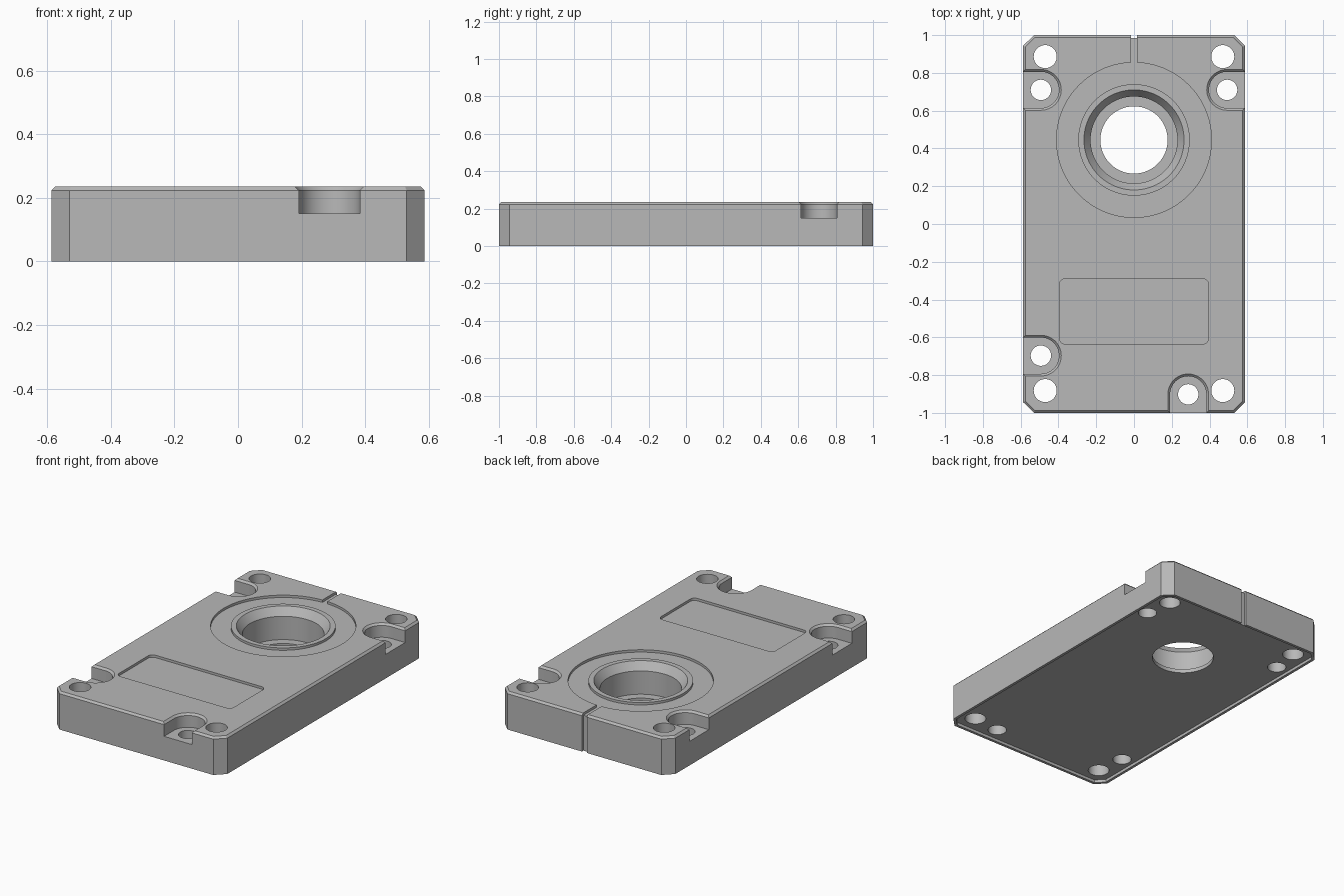
import bpy
import bmesh
from math import sin, cos, pi, radians

cube = bpy.data.objects.get("Cube")
if cube:
    bpy.data.objects.remove(cube, do_unlink=True)

HALF_W, HALF_L, HEIGHT = 0.587, 1.0, 0.235
EDGE = 0.012            # small top chamfer
SHALLOW = HEIGHT - 0.015
ABOVE = HEIGHT + 0.05

grey = bpy.data.materials.new("machined grey")
grey.use_nodes = True
grey.diffuse_color = (0.48, 0.48, 0.48, 1)
grey.node_tree.nodes["Principled BSDF"].inputs["Base Color"].default_value = (0.48, 0.48, 0.48, 1)


def loft(name, rings, cyclic=False):
    """Join matching outlines, each given as (z, points), into a closed solid."""
    bm = bmesh.new()
    loops = [[bm.verts.new((x, y, z)) for x, y in pts] for z, pts in rings]
    pairs = list(zip(loops, loops[1:]))
    if cyclic:
        pairs.append((loops[-1], loops[0]))
    else:
        bm.faces.new(loops[0])
        bm.faces.new(loops[-1])
    for a, b in pairs:
        n = len(a)
        for i in range(n):
            j = (i + 1) % n
            bm.faces.new((a[i], a[j], b[j], b[i]))
    bmesh.ops.recalc_face_normals(bm, faces=bm.faces)
    mesh = bpy.data.meshes.new(name)
    bm.to_mesh(mesh)
    bm.free()
    mesh.materials.append(grey)
    obj = bpy.data.objects.new(name, mesh)
    bpy.context.collection.objects.link(obj)
    return obj


def circle(cx, cy, r, n=64):
    return [(cx + r * cos(2 * pi * i / n), cy + r * sin(2 * pi * i / n)) for i in range(n)]


def outline(inset=0.0, corner=0.057):
    """Plate outline with clipped corners."""
    w, l = HALF_W - inset, HALF_L - inset
    c = corner - inset * 0.586
    return [(w, c - l), (w, l - c), (w - c, l), (c - w, l),
            (-w, l - c), (-w, c - l), (c - w, -l), (w - c, -l)]


def rectangle(x0, x1, y0, y1, r=0.0):
    """Rectangle, with rounded corners when r is set."""
    if not r:
        return [(x0, y0), (x1, y0), (x1, y1), (x0, y1)]
    centres = [(x1 - r, y1 - r), (x0 + r, y1 - r), (x0 + r, y0 + r), (x1 - r, y0 + r)]
    return [(cx + r * cos((q + i / 6) * pi / 2), cy + r * sin((q + i / 6) * pi / 2))
            for q, (cx, cy) in enumerate(centres) for i in range(7)]


def u_shape(cx, cy, r, direction):
    """Half round outline whose open end runs out along the direction angle."""
    dx, dy = cos(direction), sin(direction)
    pts = [(cx + r * cos(direction + pi / 2 + pi * i / 24),
            cy + r * sin(direction + pi / 2 + pi * i / 24)) for i in range(25)]
    first, last = pts[0], pts[-1]
    reach = 0.3
    return pts + [(last[0] + reach * dx, last[1] + reach * dy),
                  (first[0] + reach * dx, first[1] + reach * dy)]


# Main block with chamfered top edge
plate = loft("housing_plate", [(0, outline()), (HEIGHT - EDGE, outline()),
                               (HEIGHT, outline(EDGE))])
cutters = []

# Shallow underside recess inside a thin rim
cutters.append(loft("underside_recess", [(-0.05, outline(0.017)), (0.018, outline(0.017))]))

# Stepped bearing bore with a sloped mouth
BORE_Y = 0.445
steps = [(-0.1, 0.178), (0.042, 0.178), (0.042, 0.23), (0.187, 0.23),
         (HEIGHT, 0.265), (ABOVE, 0.265)]
cutters.append(loft("bore", [(z, circle(0, BORE_Y, r, 96)) for z, r in steps]))

# Ring-shaped recess that leaves a lip around the bore
ring = [(SHALLOW, 0.41), (ABOVE, 0.41), (ABOVE, 0.295), (SHALLOW, 0.295)]
cutters.append(loft("ring_recess", [(z, circle(0, BORE_Y, r, 96)) for z, r in ring], cyclic=True))

# Label panel recess
panel = rectangle(-0.395, 0.395, -0.635, -0.29, 0.03)
cutters.append(loft("label_recess", [(SHALLOW, panel), (ABOVE, panel)]))

# Drain slot across the top and down the back
for name, z0, y0 in (("top_slot", SHALLOW, 0.83), ("back_groove", -0.1, 0.985)):
    slot = rectangle(-0.017, 0.017, y0, 1.1)
    cutters.append(loft(name, [(z0, slot), (ABOVE, slot)]))

# Open bolt pockets with chamfered mouths and through holes
pockets = [(-0.493, 0.71, pi), (0.493, 0.71, 0), (-0.493, -0.697, pi), (0.287, -0.902, -pi / 2)]
for x, y, angle in pockets:
    levels = [(0.15, 0.096), (HEIGHT - EDGE, 0.096), (HEIGHT, 0.096 + EDGE), (ABOVE, 0.096 + EDGE)]
    cutters.append(loft("bolt_pocket", [(z, u_shape(x, y, r, angle)) for z, r in levels]))
    cutters.append(loft("bolt_hole", [(z, circle(x, y, 0.054, 40)) for z in (-0.1, 0.2)]))

# Corner through holes
for x in (-0.47, 0.47):
    for y in (-0.882, 0.886):
        cutters.append(loft("corner_hole", [(z, circle(x, y, 0.061, 40)) for z in (-0.1, ABOVE)]))

# Carve the plate, then discard the cutters
bpy.context.view_layer.objects.active = plate
for cutter in cutters:
    cutter.hide_render = True
    mod = plate.modifiers.new(cutter.name, 'BOOLEAN')
    mod.operation = 'DIFFERENCE'
    mod.solver = 'EXACT'
    mod.object = cutter
    bpy.ops.object.modifier_apply(modifier=mod.name)
for cutter in cutters:
    bpy.data.objects.remove(cutter, do_unlink=True)

# Smooth round walls, crisp edges
bpy.ops.object.select_all(action='DESELECT')
plate.select_set(True)
bpy.ops.object.shade_smooth_by_angle(angle=radians(25))
